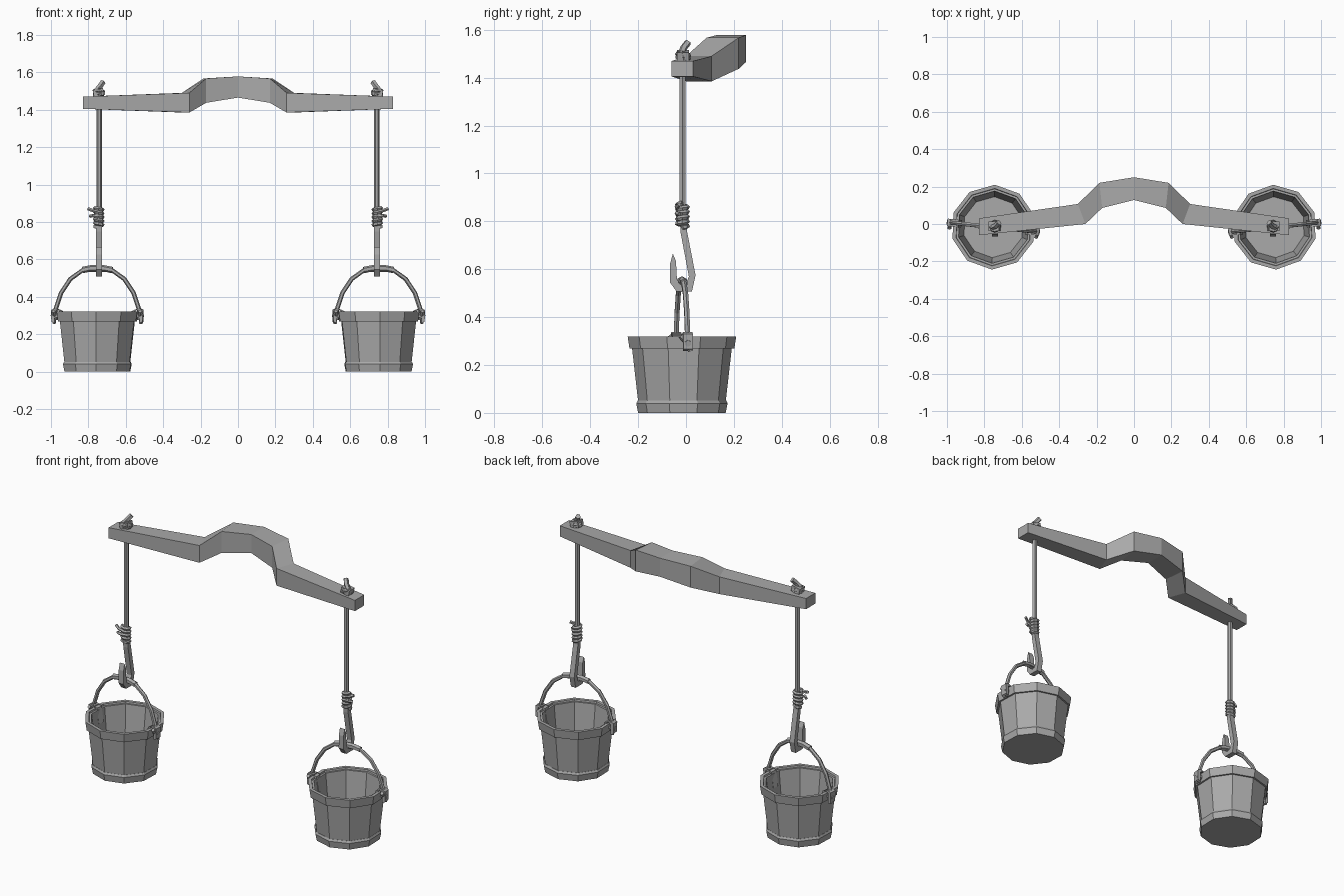
import bpy, bmesh, math
from mathutils import Vector, Matrix

cube = bpy.data.objects.get("Cube")
if cube:
    bpy.data.objects.remove(cube, do_unlink=True)

GREY = (0.4, 0.4, 0.4, 1)
mat = bpy.data.materials.new("plain grey")
mat.use_nodes = True
mat.diffuse_color = GREY
mat.node_tree.nodes["Principled BSDF"].inputs["Base Color"].default_value = GREY


def finish(bm, name):
    """Turn a bmesh into an object mirrored to the other side."""
    bmesh.ops.recalc_face_normals(bm, faces=bm.faces)
    me = bpy.data.meshes.new(name)
    bm.to_mesh(me)
    bm.free()
    me.materials.append(mat)
    ob = bpy.data.objects.new(name, me)
    bpy.context.collection.objects.link(ob)
    mod = ob.modifiers.new("Mirror", 'MIRROR')
    mod.use_axis[0] = True
    return ob


def loft(name, rings, caps=(True, True), closed=False):
    """Skin a list of equal-length vertex rings."""
    bm = bmesh.new()
    vs = [[bm.verts.new(p) for p in ring] for ring in rings]
    n = len(vs[0])
    pairs = list(zip(vs, vs[1:])) + ([(vs[-1], vs[0])] if closed else [])
    for a, b in pairs:
        for i in range(n):
            j = (i + 1) % n
            bm.faces.new((a[i], a[j], b[j], b[i]))
    if caps[0] and not closed:
        bm.faces.new(vs[0])
    if caps[1] and not closed:
        bm.faces.new(vs[-1])
    return finish(bm, name)


def tube(name, path, radius, sides=6):
    """Sweep a polygon along a path; radius may vary per point."""
    pts = [Vector(p) for p in path]
    radii = radius if isinstance(radius, list) else [radius] * len(pts)
    rings, side = [], None
    for i, p in enumerate(pts):
        t = (pts[min(i + 1, len(pts) - 1)] - pts[max(i - 1, 0)]).normalized()
        ref = side or (Vector((0, 1, 0)) if abs(t.y) < 0.8 else Vector((1, 0, 0)))
        side = (ref - t * ref.dot(t)).normalized()
        up = t.cross(side)
        angs = [math.tau * (k + 0.5) / sides for k in range(sides)]
        rings.append([p + radii[i] * (side * math.cos(a) + up * math.sin(a)) for a in angs])
    return loft(name, rings)


def coil(name, center, r, height, turns, rope):
    steps = turns * 8
    path = [(center[0] + r * math.cos(math.tau * i / 8),
             center[1] + r * math.sin(math.tau * i / 8),
             center[2] + height * i / steps) for i in range(steps + 1)]
    return tube(name, path, rope, 5)


def block(name, center, size, rot=None):
    bm = bmesh.new()
    m = Matrix.Translation(center) @ (rot or Matrix()) @ Matrix.Diagonal((*size, 1))
    bmesh.ops.create_cube(bm, size=1, matrix=m)
    return finish(bm, name)


# Shoulder yoke: front x, back x, front y, back y, bottom z, top z
sections = [
    (0.83, 0.83, -0.06, 0.03, 1.405, 1.47),
    (0.26, 0.30, 0.0, 0.107, 1.385, 1.49),
    (0.17, 0.185, 0.086, 0.22, 1.437, 1.567),
    (0.0, 0.0, 0.128, 0.25, 1.465, 1.578),
]
loft("yoke_beam", [[(xf, yf, zb), (xb, yb, zb), (xb, yb, zt), (xf, yf, zt)]
                   for xf, xb, yf, yb, zb, zt in sections], caps=(True, False))

# Buckets: ten-sided lathe profiles of (radius, z)
BX, BY = 0.752, -0.017


def lathe(name, profile, closed):
    start = math.radians(92)
    rings = [[(BX + r * math.cos(start + math.tau * k / 10),
               BY + r * math.sin(start + math.tau * k / 10), z) for k in range(10)]
             for r, z in profile]
    return loft(name, rings, closed=closed)


lathe("bucket_body", [(0.178, 0.003), (0.213, 0.31), (0.193, 0.31), (0.163, 0.05)], False)
lathe("bucket_rim_band", [(0.219, 0.268), (0.227, 0.32), (0.207, 0.32), (0.196, 0.268)], True)
lathe("bucket_base_band", [(0.183, 0), (0.191, 0.04), (0.185, 0.052), (0.165, 0.052), (0.16, 0)], False)

# Bail handle, turned slightly about the bucket axis
turn = Matrix.Translation((BX, BY, 0)) @ Matrix.Rotation(math.radians(6), 4, 'Z')
half = [(0.226, 0.275), (0.225, 0.33), (0.195, 0.42), (0.145, 0.495), (0.075, 0.545)]
arc = [(-x, z) for x, z in half] + [(x, z) for x, z in reversed(half)]
tube("bucket_handle", [turn @ Vector((x, 0, z)) for x, z in arc], 0.012, 6)
tube("handle_grip", [turn @ Vector(p) for p in
                     ((-0.08, 0, 0.543), (-0.035, 0, 0.552), (0.035, 0, 0.552), (0.08, 0, 0.543))],
     0.017, 6)

# Handle mounts: a strap over the rim with a peg through the handle end
for side, label in ((1, "outer"), (-1, "inner")):
    strap = [(0.236, 0.262), (0.238, 0.325), (0.222, 0.333), (0.196, 0.328), (0.18, 0.235)]
    rings = []
    for i, (r, z) in enumerate(strap):
        t = 0.009
        rings.append([turn @ Vector((side * (r + dx), dy, z + dz))
                      for dx, dz, dy in ((-t, -t / 2, -0.02), (t, t / 2, -0.02),
                                         (t, t / 2, 0.02), (-t, -t / 2, 0.02))])
    loft(label + "_handle_strap", rings)
    tube(label + "_handle_peg", [turn @ Vector((side * r, 0, z)) for r, z in
                                 ((0.2, 0.3), (0.248, 0.29))], 0.014, 6)
    tube(label + "_handle_curl", [turn @ Vector((side * 0.233, y, z)) for y, z in
                                  ((-0.03, 0.322), (0.0, 0.29), (0.012, 0.258))], 0.011, 5)

# Hanging rope with its lashing
RX, RY = 0.742, -0.015
tube("hanging_rope", [(RX, RY, 1.48), (RX, RY, 0.8)], 0.015, 6)
coil("rope_lashing", (RX + 0.003, RY, 0.775), 0.021, 0.1, 5, 0.0105)
for i, z in enumerate((0.865, 0.838)):
    tube("lashing_end_%d" % (i + 1),
         [(RX + 0.005, RY - 0.02, z - 0.012), (RX + 0.035, RY - 0.024, z - 0.004),
          (RX + 0.06 - 0.01 * i, RY - 0.012, z + 0.006 - 0.014 * i)], 0.009, 5)

# Wooden hook: side outline in y, z, given thickness along x
outline = [(-0.028, 0.87), (-0.004, 0.87), (0.004, 0.76), (0.04, 0.575), (0.025, 0.508),
           (-0.04, 0.508), (-0.067, 0.545), (-0.066, 0.625), (-0.055, 0.665), (-0.042, 0.635),
           (-0.038, 0.56), (-0.025, 0.538), (0.0, 0.538), (0.012, 0.57), (-0.022, 0.75)]
loft("hook", [[(RX + dx, y, z) for y, z in outline] for dx in (-0.016, 0.016)])

# Knot on top of the beam
block("top_knot", (RX + 0.004, -0.012, 1.493), (0.056, 0.05, 0.036),
      Matrix.Rotation(math.radians(12), 4, 'Y'))
coil("top_knot_wrap", (RX + 0.002, -0.012, 1.478), 0.024, 0.025, 2, 0.01)
tube("top_rope_end", [(RX + 0.018, -0.02, 1.5), (RX - 0.004, -0.01, 1.525), (RX - 0.02, 0.008, 1.548)],
     [0.014, 0.015, 0.015], 5)
